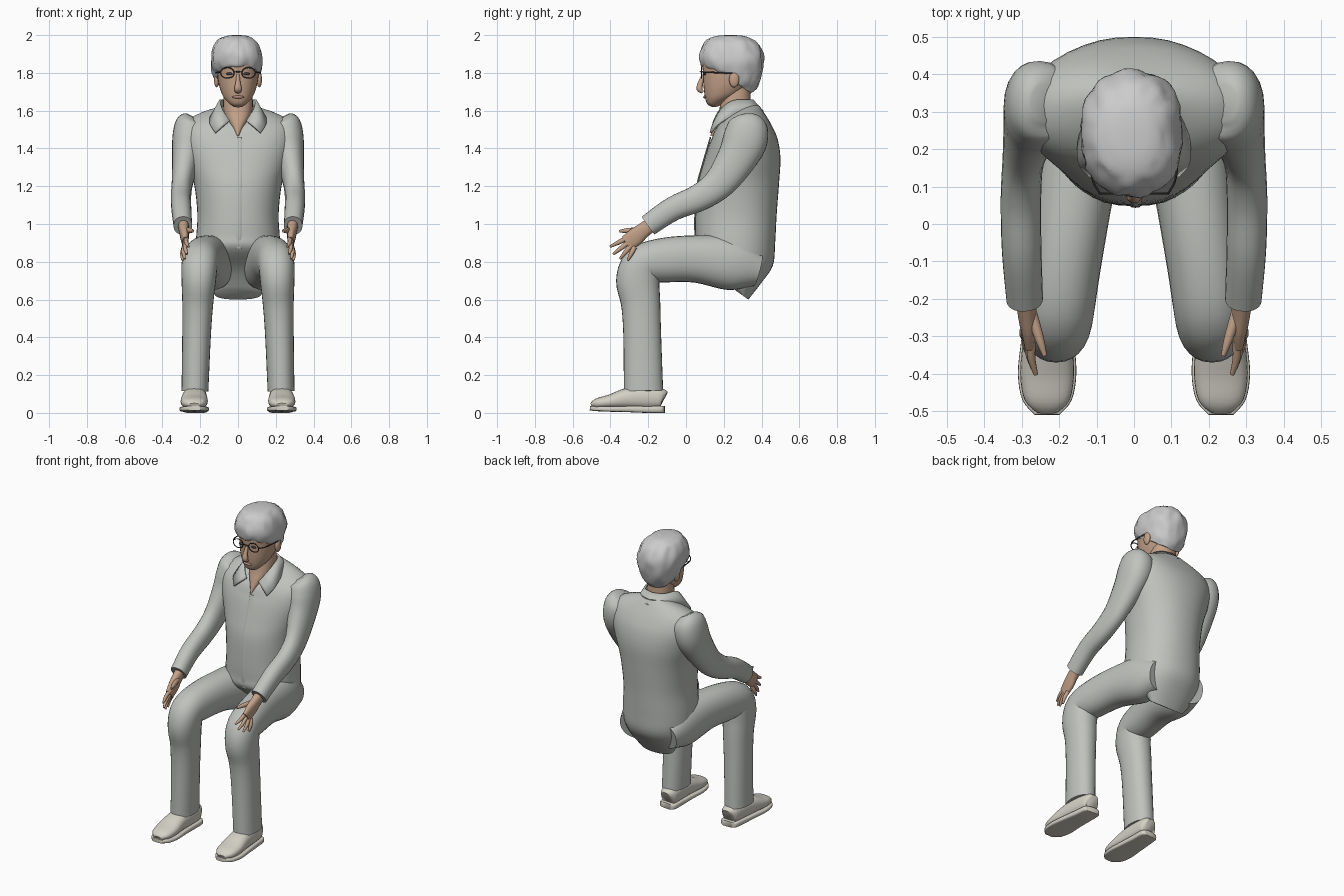
import bpy, bmesh, math
from mathutils import Vector, Matrix, noise


def material(name, rgb):
    m = bpy.data.materials.new(name)
    m.diffuse_color = (*rgb, 1)
    return m


SUIT = material("suit_cloth", (0.52, 0.54, 0.51))
SKIN = material("skin", (0.55, 0.36, 0.25))
LIP = material("lips", (0.45, 0.26, 0.2))
SHOE = material("shoe_leather", (0.66, 0.64, 0.56))
DARK = material("dark_frame", (0.06, 0.05, 0.05))


def spline(rows, n=4):
    """Catmull-Rom interpolation through rows of numbers."""
    rows = [tuple(r) for r in rows]
    out = []
    for i in range(len(rows) - 1):
        a, b, c, d = rows[max(i - 1, 0)], rows[i], rows[i + 1], rows[min(i + 2, len(rows) - 1)]
        for k in range(n):
            t = k / n
            out.append([0.5 * (2 * q + (r - p) * t + (2 * p - 5 * q + 4 * r - s) * t * t
                               + (3 * q - p - 3 * r + s) * t ** 3) for p, q, r, s in zip(a, b, c, d)])
    return out + [list(rows[-1])]


def unit_ring(seg, power):
    """Superellipse outline."""
    f = lambda v: math.copysign(abs(v) ** (2 / power), v)
    return [(f(math.sin(2 * math.pi * i / seg)), f(math.cos(2 * math.pi * i / seg))) for i in range(seg)]


def finish(name, bm, mat=None, mirror=False, angle=50):
    bmesh.ops.recalc_face_normals(bm, faces=bm.faces)
    me = bpy.data.meshes.new(name)
    bm.to_mesh(me)
    bm.free()
    ob = bpy.data.objects.new(name, me)
    bpy.context.collection.objects.link(ob)
    if mat:
        me.materials.append(mat)
    if mirror:
        ob.modifiers.new("mirror", 'MIRROR')
    bpy.ops.object.select_all(action='DESELECT')
    ob.select_set(True)
    bpy.context.view_layer.objects.active = ob
    bpy.ops.object.shade_smooth_by_angle(angle=math.radians(angle))
    return ob


def skin_rings(rings):
    bm = bmesh.new()
    vs = [[bm.verts.new(p) for p in r] for r in rings]
    n = len(vs[0])
    for a, b in zip(vs, vs[1:]):
        for i in range(n):
            bm.faces.new((a[i], a[(i + 1) % n], b[(i + 1) % n], b[i]))
    bm.faces.new(vs[0])
    bm.faces.new(vs[-1])
    return bm


def stack(name, rows, mat=None, seg=32, power=2.2, rough=0.0, cx=0.0):
    """Tilted rings: front y, front z, back y, back z, half width, side lift."""
    rings = []
    for yf, zf, yb, zb, rx, lift in spline(rows):
        ring = []
        for s, c in unit_ring(seg, power):
            t = (1 - c) / 2
            p = Vector((cx + rx * s, yf + (yb - yf) * t, zf + (zb - zf) * t + lift * s * s))
            if rough and p.z < 1.985:
                p += Vector((p.x, p.y - 0.25, 0)).normalized() * rough * noise.noise(Vector((p.x * 28, p.y * 28, p.z * 12)))
            ring.append(p)
        rings.append(ring)
    return finish(name, skin_rings(rings), mat)


def tube(name, rows, mat=None, seg=20, power=2.0, mirror=True, n=4):
    """Sweep: x, y, z, radius across, radius in the bending plane."""
    rows = spline(rows, n)
    pts = [Vector(r[:3]) for r in rows]
    rings = []
    for i, r in enumerate(rows):
        t = (pts[min(i + 1, len(pts) - 1)] - pts[max(i - 1, 0)]).normalized()
        u = (Vector((1, 0, 0)) - t * t.x).normalized()
        v = t.cross(u)
        rings.append([pts[i] + u * r[3] * a + v * r[4] * b for a, b in unit_ring(seg, power)])
    return finish(name, skin_rings(rings), mat, mirror)


def ball(name, loc, size, mat, mirror=False):
    bm = bmesh.new()
    bmesh.ops.create_uvsphere(bm, u_segments=16, v_segments=10, radius=1,
                              matrix=Matrix.Translation(loc) @ Matrix.Diagonal((*size, 1)))
    return finish(name, bm, mat, mirror)


# Jacket with the tail tucked under the seat
stack("jacket", [
    (.17, 1.52, .39, 1.625, .105, .03), (.15, 1.49, .42, 1.58, .20, .045),
    (.135, 1.45, .455, 1.52, .275, .05), (.115, 1.40, .485, 1.45, .295, .02),
    (.085, 1.30, .50, 1.35, .265, 0), (.06, 1.20, .493, 1.22, .232, 0),
    (.05, 1.05, .48, 1.05, .215, 0), (.05, .94, .472, .90, .222, 0),
    (.06, .87, .46, .78, .222, 0), (.18, .76, .40, .69, .19, 0),
    (.26, .65, .33, .60, .12, 0)], SUIT, 40)
tube("jacket_placket", [(.008, .13, 1.46, .014, .004), (.008, .083, 1.30, .014, .004),
                        (.006, .058, 1.20, .014, .004), (.004, .048, 1.05, .014, .004),
                        (.004, .049, .94, .014, .004), (.004, .06, .87, .014, .004)],
     SUIT, 8, mirror=False)

# Collar: upper edge and lower edge from the back to the pointed front
bm = bmesh.new()
edge = spline([(0, .355, 1.66, 0, .41, 1.60), (.07, .33, 1.66, .10, .37, 1.595),
               (.10, .25, 1.655, .145, .25, 1.575), (.085, .18, 1.61, .15, .165, 1.53),
               (.045, .145, 1.55, .12, .125, 1.485)])
strip = [(bm.verts.new(e[:3]), bm.verts.new(e[3:])) for e in edge]
for a, b in zip(strip, strip[1:]):
    bm.faces.new((a[0], a[1], b[1], b[0]))
collar = finish("collar", bm, SUIT, True)
collar.modifiers.new("thickness", 'SOLIDIFY').thickness = 0.012

# Sleeves, trouser legs
tube("sleeve", [
    (.235, .325, 1.565, .045, .05), (.247, .325, 1.535, .082, .10), (.258, .315, 1.45, .09, .118),
    (.275, .27, 1.35, .074, .105), (.295, .18, 1.22, .056, .085), (.302, .07, 1.14, .054, .072),
    (.30, -.07, 1.08, .053, .064), (.292, -.20, .992, .049, .058)], SUIT, 24, 2.2)
tube("trouser_leg", [
    (.115, .38, .76, .09, .09), (.135, .25, .79, .112, .142), (.165, .05, .815, .104, .125),
    (.19, -.12, .808, .100, .118), (.203, -.232, .785, .096, .105), (.208, -.255, .70, .091, .115),
    (.213, -.24, .58, .082, .104), (.219, -.232, .42, .076, .100), (.228, -.225, .115, .071, .104)],
     SUIT, 28, 2.2)

# Shoes
tube("shoe_upper", [
    (.222, -.118, .07, .03, .045), (.222, -.135, .075, .052, .055), (.226, -.21, .08, .060, .062),
    (.23, -.31, .076, .066, .056), (.232, -.40, .060, .072, .038), (.232, -.47, .05, .060, .027),
    (.232, -.502, .04, .028, .012)], SHOE, 24, 2.4)
tube("shoe_sole", [
    (.222, -.113, .018, .035, .018), (.222, -.13, .018, .057, .018), (.226, -.21, .018, .063, .018),
    (.23, -.31, .02, .071, .016), (.232, -.40, .02, .078, .014), (.232, -.47, .022, .066, .013),
    (.232, -.509, .025, .034, .012)], SHOE, 24, 5)

# Hands
tube("palm", [(.29, -.17, 1.005, .03, .038), (.287, -.225, .967, .026, .04),
              (.282, -.27, .93, .022, .047), (.28, -.315, .897, .014, .042)], SKIN, 16, 2.4)
fingers = [((.274, -.312, .925), (.262, -.402, .880)), ((.278, -.302, .905), (.270, -.385, .840)),
           ((.283, -.290, .888), (.282, -.350, .815)), ((.286, -.272, .878), (.294, -.308, .808))]
for i, (a, b) in enumerate(fingers):
    m = [(p + q) / 2 for p, q in zip(a, b)]
    m[0] += .006
    tube(f"finger_{i + 1}", [(*a, .012, .013), (*m, .011, .012), (*b, .006, .006)], SKIN, 10)
tube("thumb", [(.275, -.235, .965, .016, .018), (.253, -.305, .965, .013, .014),
               (.238, -.352, .962, .006, .007)], SKIN, 10)

# Neck with the open V below it, then the head
stack("neck", [(.19, 1.70, .34, 1.74, .075, 0), (.175, 1.60, .345, 1.63, .078, 0),
               (.155, 1.54, .36, 1.59, .062, 0), (.128, 1.465, .37, 1.55, .012, 0)], SKIN, 24)
stack("head", [
    (.14, 1.618, .17, 1.622, .022, 0), (.115, 1.633, .22, 1.65, .050, 0),
    (.103, 1.66, .29, 1.69, .078, 0), (.096, 1.70, .33, 1.725, .094, 0),
    (.092, 1.745, .36, 1.76, .104, 0), (.09, 1.80, .38, 1.80, .110, 0),
    (.09, 1.87, .38, 1.87, .110, 0), (.14, 1.95, .32, 1.95, .07, 0)], SKIN, 32)
stack("hair", [
    (.105, 1.825, .345, 1.69, .108, .015), (.078, 1.84, .38, 1.73, .126, .02),
    (.070, 1.885, .41, 1.83, .138, 0), (.085, 1.94, .408, 1.90, .129, 0),
    (.12, 1.98, .375, 1.96, .100, 0), (.165, 1.996, .32, 1.992, .06, 0),
    (.22, 2.0, .26, 2.0, .02, 0)], None, 48, rough=.012, cx=-.006)

# Facial features
tube("nose", [(0, .092, 1.79, .008, .008), (0, .078, 1.75, .013, .014),
              (0, .072, 1.715, .020, .016), (0, .09, 1.698, .014, .008)], SKIN, 14, mirror=False)
ball("mouth", (0, .101, 1.672), (.032, .010, .008), LIP)
ball("ear", (.113, .255, 1.765), (.014, .027, .042), SKIN, True)
ball("eye", (.045, .098, 1.795), (.018, .008, .007), DARK, True)

# Glasses
bm = bmesh.new()
N, M = 24, 6
loop = []
for i in range(N):
    a = 2 * math.pi * i / N
    loop.append([bm.verts.new((.056 + math.cos(a) * (.036 + .003 * math.cos(2 * math.pi * j / M)),
                               .082 + .003 * math.sin(2 * math.pi * j / M),
                               1.80 + math.sin(a) * (.028 + .003 * math.cos(2 * math.pi * j / M))))
                 for j in range(M)])
for i in range(N):
    for j in range(M):
        p, q, k = loop[i], loop[(i + 1) % N], (j + 1) % M
        bm.faces.new((p[j], q[j], q[k], p[k]))
finish("glasses_rim", bm, DARK, True)
ball("glasses_bridge", (0, .076, 1.806), (.022, .004, .003), DARK)
tube("glasses_temple", [(.092, .083, 1.805, .003, .004), (.113, .13, 1.803, .003, .004),
                        (.118, .25, 1.797, .003, .004)], DARK, 8)
